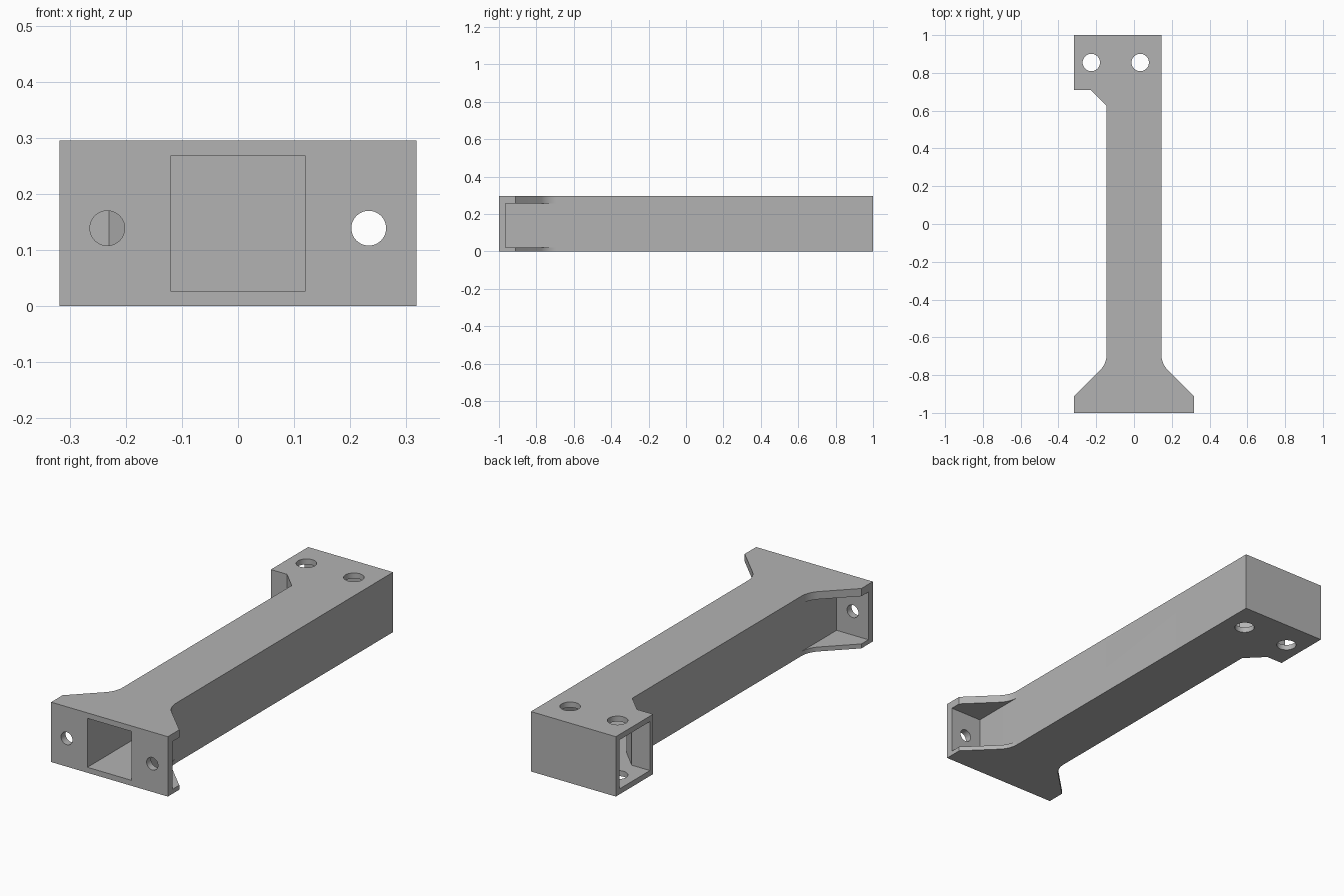
import bpy, bmesh, math
from mathutils import Matrix

if "Cube" in bpy.data.objects:
    bpy.data.objects.remove(bpy.data.objects["Cube"])

HEIGHT = 0.295
HALF = 0.145          # half width of the beam
FLANGE = 0.318        # half width of the foot flange
WALL_LOW, WALL_HIGH = 0.027, 0.268

grey = bpy.data.materials.new("plain_grey")
grey.use_nodes = True
colour = (0.45, 0.45, 0.45, 1)
grey.diffuse_color = colour
grey.node_tree.nodes["Principled BSDF"].inputs["Base Color"].default_value = colour


def finish(name, bm):
    bmesh.ops.recalc_face_normals(bm, faces=bm.faces)
    mesh = bpy.data.meshes.new(name)
    bm.to_mesh(mesh)
    bm.free()
    mesh.materials.append(grey)
    obj = bpy.data.objects.new(name, mesh)
    bpy.context.collection.objects.link(obj)
    return obj


def prism(name, outline, low, high):
    bm = bmesh.new()
    face = bm.faces.new([bm.verts.new((x, y, low)) for x, y in outline])
    grown = bmesh.ops.extrude_face_region(bm, geom=[face])["geom"]
    verts = [v for v in grown if isinstance(v, bmesh.types.BMVert)]
    bmesh.ops.translate(bm, verts=verts, vec=(0, 0, high - low))
    return finish(name, bm)


def drill(name, centre, radius, depth, along_y=False):
    bm = bmesh.new()
    turn = Matrix.Rotation(math.pi / 2, 4, "X") if along_y else Matrix()
    bmesh.ops.create_cone(bm, cap_ends=True, segments=40, radius1=radius,
                          radius2=radius, depth=depth,
                          matrix=Matrix.Translation(centre) @ turn)
    return finish(name, bm)


# Flared foot edge: straight flange, 45 degree slope, rounded into the beam
def flare(side):
    r = 0.12
    points = [(side * FLANGE, -1), (side * FLANGE, -0.911)]
    for i in range(9):
        a = math.radians(45 - i * 45 / 8)
        points.append((side * (HALF + r - r * math.cos(a)), -0.69 - r * math.sin(a)))
    return points


# Solid beam with foot flange and side hook
hook = [(HALF, 1), (-FLANGE, 1), (-FLANGE, 0.71), (-0.23, 0.71), (-HALF, 0.625)]
beam = prism("hollow_beam", flare(1) + hook + flare(-1)[::-1], 0, HEIGHT)

# Hollow inside, open at the foot and at the hook's side
cavity = [(0.12, -1.05), (0.12, 0.97), (-0.4, 0.97), (-0.4, 0.735),
          (-0.219, 0.735), (-0.12, 0.636), (-0.12, -1.05)]
cutters = [prism("cavity_cutter", cavity, WALL_LOW, WALL_HIGH)]

# Pockets between the gussets, and bolt holes through the flange
for side, label in ((1, "left"), (-1, "right")):
    pocket = [(side * HALF, -0.965), (side * 0.4, -0.965),
              (side * 0.4, -0.69), (side * HALF, -0.69)]
    cutters.append(prism(label + "_pocket_cutter", pocket, 0.022, 0.257))
    cutters.append(drill(label + "_bolt_cutter", (side * 0.233, -0.99, 0.139),
                         0.031, 0.1, along_y=True))

# Vertical holes through the hook end
for x in (-0.226, 0.033):
    cutters.append(drill("hook_hole_cutter", (x, 0.855, HEIGHT / 2), 0.046, 0.5))

bpy.context.view_layer.objects.active = beam
for cutter in cutters:
    cut = beam.modifiers.new(cutter.name, "BOOLEAN")
    cut.operation = "DIFFERENCE"
    cut.solver = "EXACT"
    cut.object = cutter
    bpy.ops.object.modifier_apply(modifier=cut.name)
    bpy.data.objects.remove(cutter)

# Smooth rounded surfaces, crisp edges
bpy.ops.object.select_all(action="DESELECT")
beam.select_set(True)
bpy.ops.object.shade_smooth_by_angle(angle=math.radians(30))
